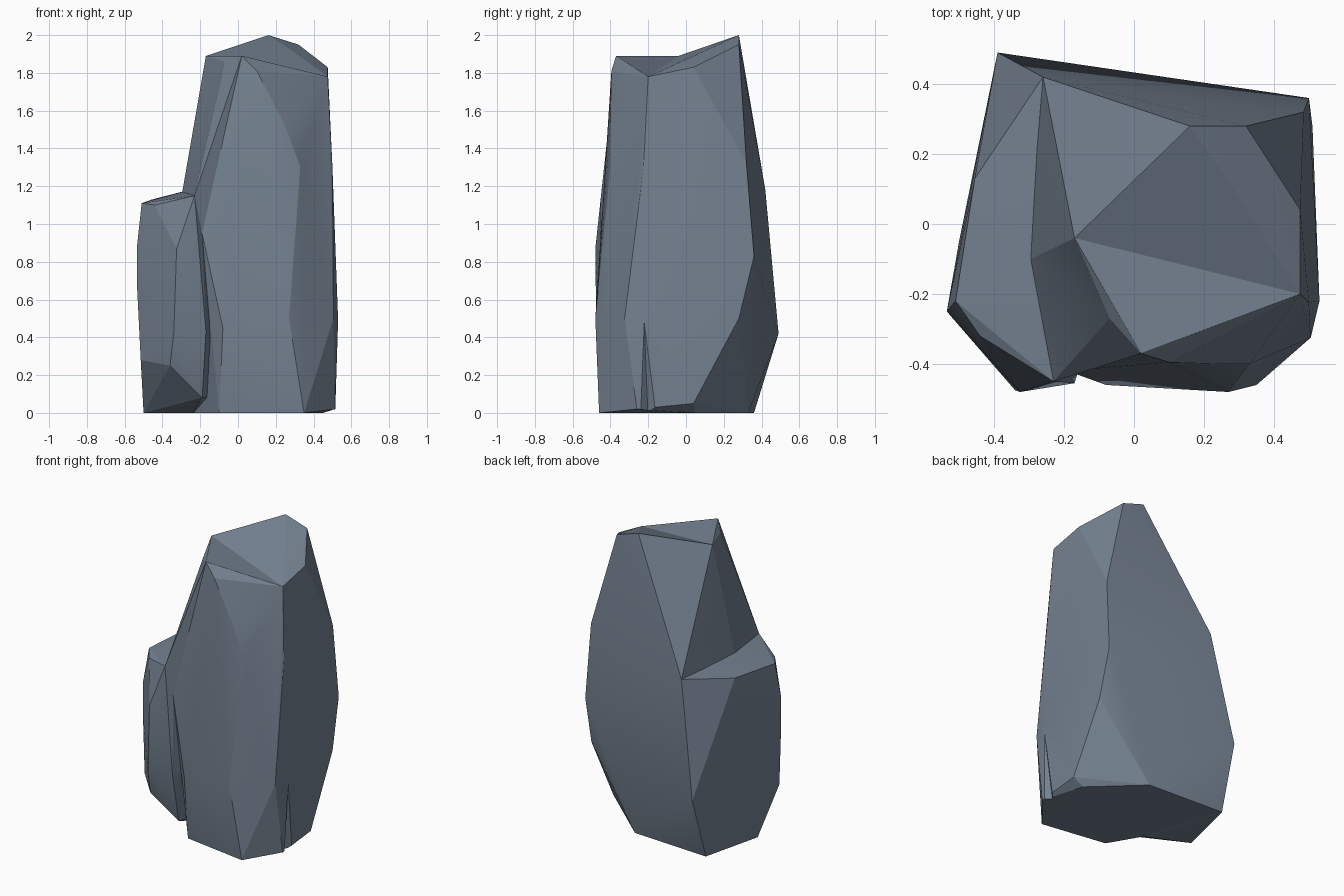
import bpy, bmesh, math

if "Cube" in bpy.data.objects:
    bpy.data.objects.remove(bpy.data.objects["Cube"])

# One slate colour for the whole rock
slate = bpy.data.materials.new("slate_grey")
slate.diffuse_color = (0.175, 0.22, 0.28, 1)
slate.use_nodes = True
slate.node_tree.nodes["Principled BSDF"].inputs["Base Color"].default_value = slate.diffuse_color


def hull(name, points):
    """Faceted chunk: convex hull around its corner points."""
    bm = bmesh.new()
    for p in points:
        bm.verts.new(p)
    res = bmesh.ops.convex_hull(bm, input=bm.verts)
    inside = [g for g in res["geom_interior"] if isinstance(g, bmesh.types.BMVert)]
    bmesh.ops.delete(bm, geom=inside, context='VERTS')
    bmesh.ops.recalc_face_normals(bm, faces=bm.faces)
    me = bpy.data.meshes.new(name)
    bm.to_mesh(me)
    bm.free()
    me.materials.append(slate)
    ob = bpy.data.objects.new(name, me)
    bpy.context.collection.objects.link(ob)
    return ob


def combine(target, other, operation):
    """Apply a boolean and remove the helper chunk."""
    mod = target.modifiers.new(operation, 'BOOLEAN')
    mod.operation, mod.object, mod.solver = operation, other, 'EXACT'
    bpy.context.view_layer.objects.active = target
    bpy.ops.object.modifier_apply(modifier=mod.name)
    bpy.data.objects.remove(other, do_unlink=True)


back_ridge = [(-0.26, 0.42, 1.18), (-0.39, 0.49, 0.42), (-0.4, 0.36, 0)]
ledge = (-0.295, -0.1, 1.17)
shoulder_tip = (-0.23, -0.45, 1.15)
groove_top = (-0.19, -0.42, 0.95)
peak = (0.02, -0.37, 1.89)
notch = (-0.07, -0.27, 1.86)

# Tall pillar: slanted top, right side, front ridges, back
rock = hull("rock_pillar", back_ridge + [
    ledge, groove_top, peak, notch,
    (-0.17, -0.04, 1.89), (0.16, 0.28, 2.0), (0.32, 0.28, 1.95),
    (0.475, 0.04, 1.83), (0.475, -0.2, 1.78),
    (0.485, 0.32, 1.32), (0.5, 0.36, 0.83), (0.51, 0.28, 0.5), (0.515, 0.04, 0.05),
    (0.5, -0.225, 1.3), (0.53, -0.22, 0.49), (0.505, -0.325, 0.5), (0.515, -0.26, 0.02),
    (0.1, -0.395, 1.81), (0.25, -0.4, 1.52), (0.33, -0.4, 1.3),
    (0.27, -0.48, 0.5), (0.35, -0.46, 0),
    (-0.08, -0.46, 0.45), (-0.1, -0.39, 0),
    (0.15, 0.33, 0), (0.45, 0.05, 0), (-0.24, -0.15, 0)])

# Shallow fold across the sloping top
fold = hull("fold_cutter", [
    (-0.235, -0.024, 1.901), (0.54, -0.216, 1.769), (-0.02, -0.445, 1.907),
    (0.163, 0.4, 2.05), (0.1, -0.05, 2.6)])
combine(rock, fold, 'DIFFERENCE')

# Low shoulder on the left with an undercut foot
shoulder = hull("rock_shoulder", back_ridge + [
    (-0.455, 0.13, 1.13), (-0.51, -0.22, 1.11), (-0.44, -0.32, 1.1),
    shoulder_tip, ledge, groove_top,
    (-0.535, -0.25, 0.88), (-0.535, -0.25, 0.68), (-0.515, -0.26, 0.28),
    (-0.325, -0.48, 0.87), (-0.34, -0.475, 0.42), (-0.36, -0.42, 0.25),
    (-0.17, -0.455, 0.43), (-0.19, -0.36, 0.08), (-0.24, -0.17, 0), (-0.5, -0.05, 0),
    (0, 0.1, 0.1), (0, 0.1, 1.0)])
combine(rock, shoulder, 'UNION')

# Steep web joining the shoulder tip to the pillar's front peak
web = hull("rock_web", [peak, notch, ledge, shoulder_tip, groove_top,
                        (0, 0, 0.9), (0, -0.2, 1.5)])
combine(rock, web, 'UNION')

# Narrow crack at the foot of the right side
crack = hull("crack_cutter", [
    (0.532, -0.222, 0.5), (0.54, -0.272, -0.05), (0.54, -0.12, -0.05), (0.475, -0.2, -0.05),
    (0.6, -0.22, 0.5)])
combine(rock, crack, 'DIFFERENCE')

# Soften only the shallow creases
rock.name = "rock"
bpy.ops.object.select_all(action='DESELECT')
rock.select_set(True)
bpy.context.view_layer.objects.active = rock
bpy.ops.object.shade_smooth_by_angle(angle=math.radians(15))
